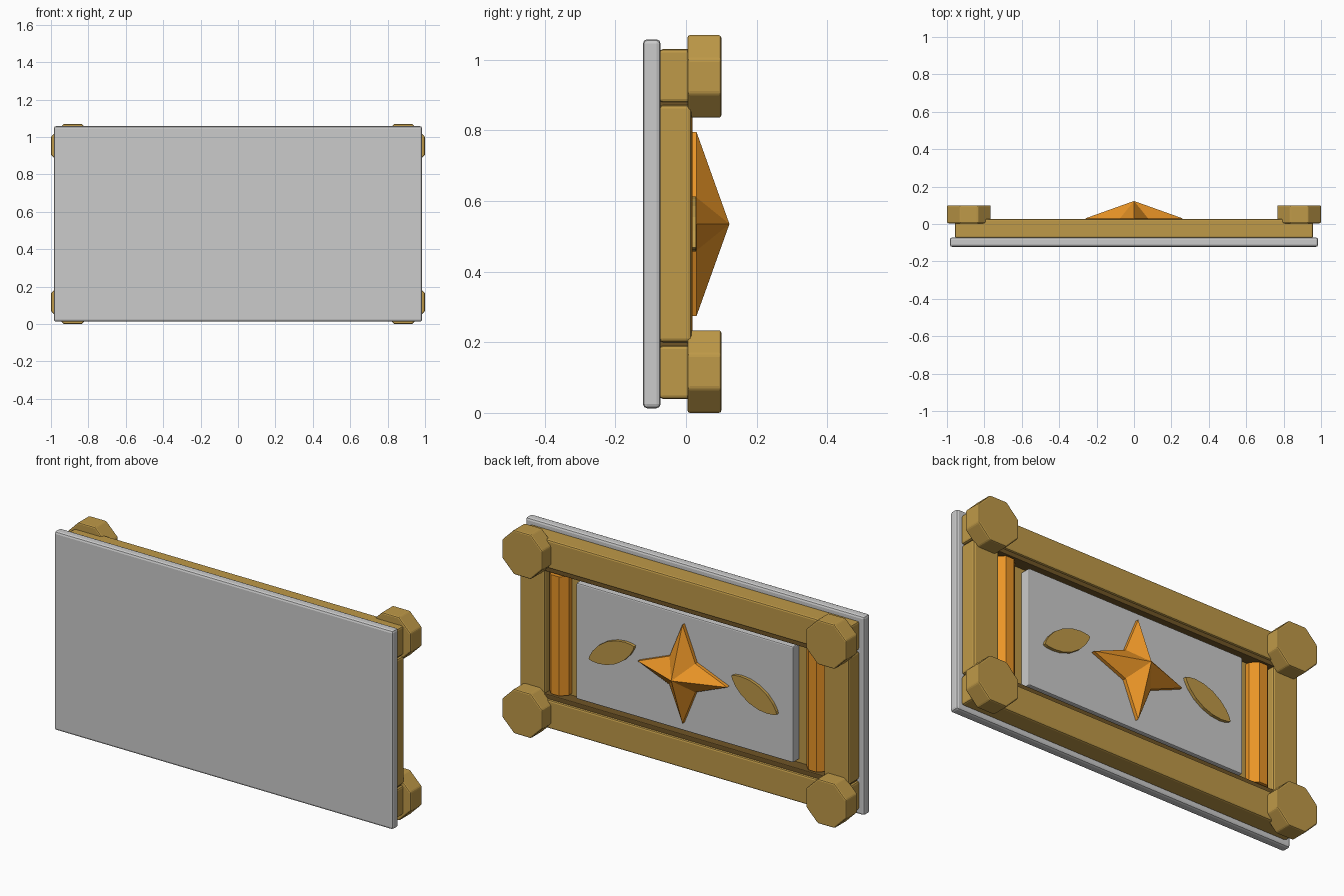
import bpy, bmesh, math

if "Cube" in bpy.data.objects:
    bpy.data.objects.remove(bpy.data.objects["Cube"])

ZC = 0.535  # mid height of the plaque


def material(name, rgb):
    m = bpy.data.materials.new(name)
    m.diffuse_color = (*rgb, 1)
    m.use_nodes = True
    m.node_tree.nodes["Principled BSDF"].inputs["Base Color"].default_value = m.diffuse_color
    return m


GOLD = material("gold", (0.52, 0.32, 0.065))
ORANGE = material("orange", (0.82, 0.30, 0.02))
BROWN = material("brown", (0.16, 0.09, 0.02))


def finish(name, bm, mat=None, bevel=0.0):
    bmesh.ops.recalc_face_normals(bm, faces=bm.faces[:])
    mesh = bpy.data.meshes.new(name)
    bm.to_mesh(mesh)
    bm.free()
    ob = bpy.data.objects.new(name, mesh)
    bpy.context.collection.objects.link(ob)
    if mat:
        mesh.materials.append(mat)
    if bevel:
        mod = ob.modifiers.new("bevel", 'BEVEL')
        mod.width = bevel
        mod.segments = 2
    return ob


def box(name, x, y, z, mat=None, bevel=0.0):
    bm = bmesh.new()
    bmesh.ops.create_cube(bm, size=1)
    for v in bm.verts:
        v.co = [(a + b) / 2 + c * (b - a) for c, (a, b) in zip(v.co, (x, y, z))]
    return finish(name, bm, mat, bevel)


def prism(name, outline, start, end, mat, place, bevel=0.0):
    """Extrude a 2D outline from start to end; place maps (u, v, depth) to xyz."""
    bm = bmesh.new()
    low = [bm.verts.new(place(u, v, start)) for u, v in outline]
    top = [bm.verts.new(place(u, v, end)) for u, v in outline]
    n = len(outline)
    bm.faces.new(low)
    bm.faces.new(top)
    for i in range(n):
        bm.faces.new((low[i], low[(i + 1) % n], top[(i + 1) % n], top[i]))
    return finish(name, bm, mat, bevel)


def octagon(half):
    r = half / math.cos(math.pi / 8)
    return [(r * math.cos(math.pi * (2 * i + 1) / 8),
             r * math.sin(math.pi * (2 * i + 1) / 8)) for i in range(8)]


# Plates
box("front_plate", (-0.985, 0.985), (-0.122, -0.072), (0.013, 1.058), None, 0.012)
box("backing", (-0.82, 0.82), (-0.08, -0.04), (0.18, 0.89), GOLD)
box("inner_panel", (-0.63, 0.63), (-0.05, 0.012), (0.23, 0.84), None, 0.006)

# Rails and dark trim, below and above the middle
for side, tag in ((-1, "lower"), (1, "upper")):
    def span(a, b):
        return tuple(sorted((ZC + side * a, ZC + side * b)))
    box(tag + "_rail", (-0.957, 0.957), (-0.075, 0.028), span(0.345, 0.495), GOLD, 0.009)
    box(tag + "_trim", (-0.945, 0.945), (-0.075, 0.018), span(0.322, 0.35), BROWN, 0.004)

# Leaf outline, pointed at both ends
half_len, half_wid, steps = 0.148, 0.058, 8
arc = [(-half_len * math.cos(math.pi * i / steps),
        half_wid * math.sin(math.pi * i / steps) ** 1.6) for i in range(steps + 1)]
leaf = arc + [(u, -v) for u, v in arc[-2:0:-1]]
ca, sa = math.cos(math.radians(27)), math.sin(math.radians(27))

for s, tag in ((-1, "left"), (1, "right")):
    # Stiles and ornamental bars
    box(tag + "_stile", tuple(sorted((s * 0.81, s * 0.957))), (-0.075, 0.015),
        (0.2, 0.872), GOLD, 0.01)
    prism(tag + "_bar", octagon(0.057), 0.222, 0.848, ORANGE,
          lambda u, v, d: (s * 0.748 + u, v - 0.038, d))
    # Leaves, sloping down away from the star
    prism(tag + "_leaf", leaf, 0.005, 0.028, GOLD,
          lambda u, v, d: (s * (0.415 + u * ca + v * sa), d, ZC - u * sa + v * ca))
    # Corner bosses
    for t, tag2 in ((-1, "lower"), (1, "upper")):
        prism(tag + "_" + tag2 + "_boss", octagon(0.117), 0.004, 0.1, GOLD,
              lambda u, v, d: (s * 0.883 + u, d, ZC + t * 0.418 + v), 0.007)

# Four-pointed star
bm = bmesh.new()
ring = []
for i in range(8):
    r = 0.106 if i % 2 else 0.26
    a = math.pi * i / 4
    ring.append((r * math.cos(a), ZC + r * math.sin(a)))
low = [bm.verts.new((x, 0.008, z)) for x, z in ring]
top = [bm.verts.new((x, 0.03, z)) for x, z in ring]
peak = bm.verts.new((0, 0.123, ZC))
bm.faces.new(low)
for i in range(8):
    j = (i + 1) % 8
    bm.faces.new((low[i], low[j], top[j], top[i]))
    bm.faces.new((top[i], top[j], peak))
finish("star", bm, ORANGE)
